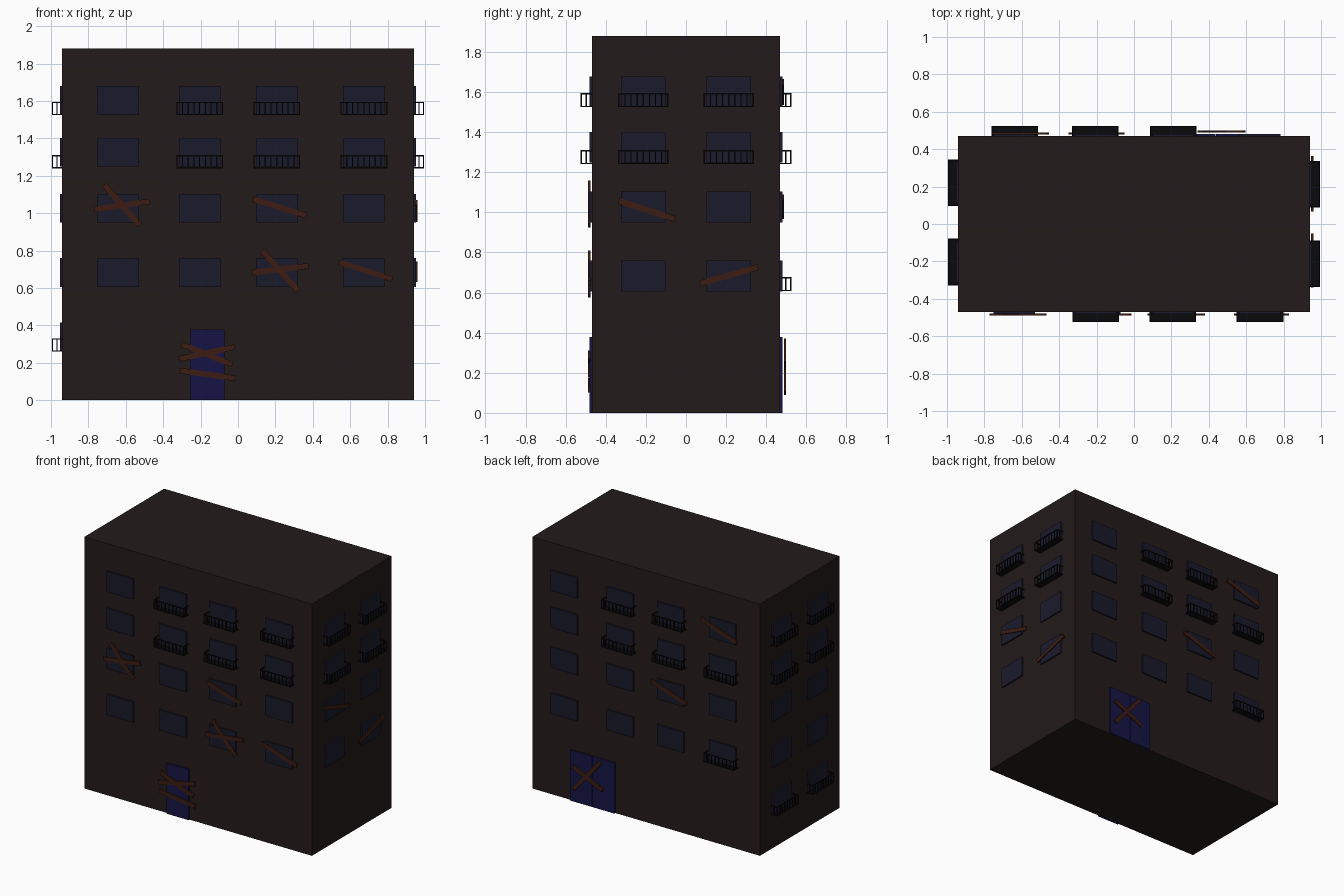
import bpy, bmesh, math
from mathutils import Matrix, Vector

if "Cube" in bpy.data.objects:
    bpy.data.objects.remove(bpy.data.objects["Cube"])

W, D, H = 0.94, 0.47, 1.88          # half width, half depth, height


def material(name, rgb):
    m = bpy.data.materials.new(name)
    m.diffuse_color = (*rgb, 1)
    m.use_nodes = True
    m.node_tree.nodes["Principled BSDF"].inputs["Base Color"].default_value = m.diffuse_color
    return m


WALL = material("wall", (0.017, 0.0105, 0.0105))
GLASS = material("glass", (0.010, 0.010, 0.024))
DOOR = material("door_paint", (0.008, 0.007, 0.058))
WOOD = material("plank_wood", (0.045, 0.012, 0.006))
IRON = material("iron", (0.003, 0.003, 0.004))


def boxes(name, parts, mat, matrix=Matrix()):
    """One object from a list of (centre, size) boxes."""
    bm = bmesh.new()
    for centre, size in parts:
        bmesh.ops.create_cube(bm, size=1, matrix=Matrix.Translation(centre) @ Matrix.Diagonal((*size, 1)))
    me = bpy.data.meshes.new(name)
    bm.to_mesh(me)
    bm.free()
    me.materials.append(mat)
    ob = bpy.data.objects.new(name, me)
    ob.matrix_world = matrix
    bpy.context.collection.objects.link(ob)
    return ob


def side(angle, dist):
    """Wall frame: local x runs along the wall, -y points outward, z up."""
    return Matrix.Rotation(math.radians(angle), 4, 'Z') @ Matrix.Translation((0, -dist, 0))


def window(frame, u, z):
    boxes("window", [((u, -0.003, z), (0.222, 0.018, 0.153))], GLASS, frame)


def balcony(frame, u, z):
    w, d, h, t = 0.25, 0.055, 0.07, 0.006
    parts = [((0, -d / 2, t / 2), (w, d, t)),                       # floor
             ((0, -d + t / 2, h - t / 2), (w, t, t))]               # front rail
    for s in (-1, 1):                                               # side rails and bars
        x = s * (w - t) / 2
        parts.append(((x, -d / 2, h - t / 2), (t, d, t)))
        parts.append(((x, -d / 2, h / 2), (t, t, h)))
    for i in range(9):                                              # front bars
        x = (i / 8 - 0.5) * (w - t)
        parts.append(((x, -d + t / 2, h / 2), (t, t, h)))
    boxes("balcony", parts, IRON, frame @ Matrix.Translation((u, 0, z)))


def plank(frame, u1, z1, u2, z2, out=0.013):
    length, ang = math.hypot(u2 - u1, z2 - z1), math.atan2(z2 - z1, u2 - u1)
    m = frame @ Matrix.Translation(((u1 + u2) / 2, -out, (z1 + z2) / 2)) @ Matrix.Rotation(-ang, 4, 'Y')
    boxes("plank", [((0, 0, 0), (length, 0.011, 0.03))], WOOD, m)


def door(frame, u):
    boxes("door_leaf", [((u, 0, 0.189), (0.182, 0.022, 0.378))], DOOR, frame)


ROWS = [0.34, 0.683, 1.027, 1.325, 1.602]
FLOORS = [0.26, 0.607, None, 1.24, 1.525]
front, right, back, left = side(0, D), side(90, W), side(180, D), side(270, W)

# Building block
boxes("building", [((0, 0, H / 2), (2 * W, 2 * D, H))], WALL)

# Each side: window columns, rows with windows, balconies as (column, row)
layout = [
    (front, [-0.64, -0.205, 0.207, 0.673], range(1, 5), [(c, r) for c in (1, 2, 3) for r in (3, 4)]),
    (right, [-0.213, 0.213], range(1, 5), [(c, r) for c in (0, 1) for r in (3, 4)]),
    (back, [-0.673, -0.21, 0.207, 0.637], range(1, 5),
     [(1, 3), (2, 3), (3, 3), (1, 4), (2, 4), (3, 1)]),
    (left, [-0.22, 0.203], range(0, 5), [(c, r) for c in (0, 1) for r in (0, 3, 4)]),
]
for frame, cols, rows, balconies in layout:
    for u in cols:
        for r in rows:
            window(frame, u, ROWS[r])
    for c, r in balconies:
        balcony(frame, cols[c], FLOORS[r])

# Doors: single at the front, double at the back
door(front, -0.162)
door(back, -0.345)
door(back, -0.53)

# Planks nailed over windows and doors (u, z of both ends)
for ends in [(-0.77, 1.02, -0.47, 1.063), (-0.715, 1.15, -0.525, 0.935), (0.08, 1.075, 0.365, 0.987),
             (0.075, 0.682, 0.378, 0.718), (0.13, 0.80, 0.32, 0.585), (0.54, 0.738, 0.825, 0.647),
             (-0.315, 0.22, -0.017, 0.285), (-0.30, 0.298, -0.03, 0.19), (-0.31, 0.158, -0.015, 0.117)]:
    plank(front, *ends)
for ends in [(-0.335, 1.057, -0.055, 0.967), (0.07, 0.645, 0.36, 0.727)]:
    plank(right, *ends)
for ends in [(0.46, 1.65, 0.755, 1.55), (0.055, 1.075, 0.345, 0.98)]:
    plank(back, *ends)
plank(back, -0.585, 0.10, -0.36, 0.36, 0.024)
plank(back, -0.59, 0.27, -0.345, 0.155, 0.024)
